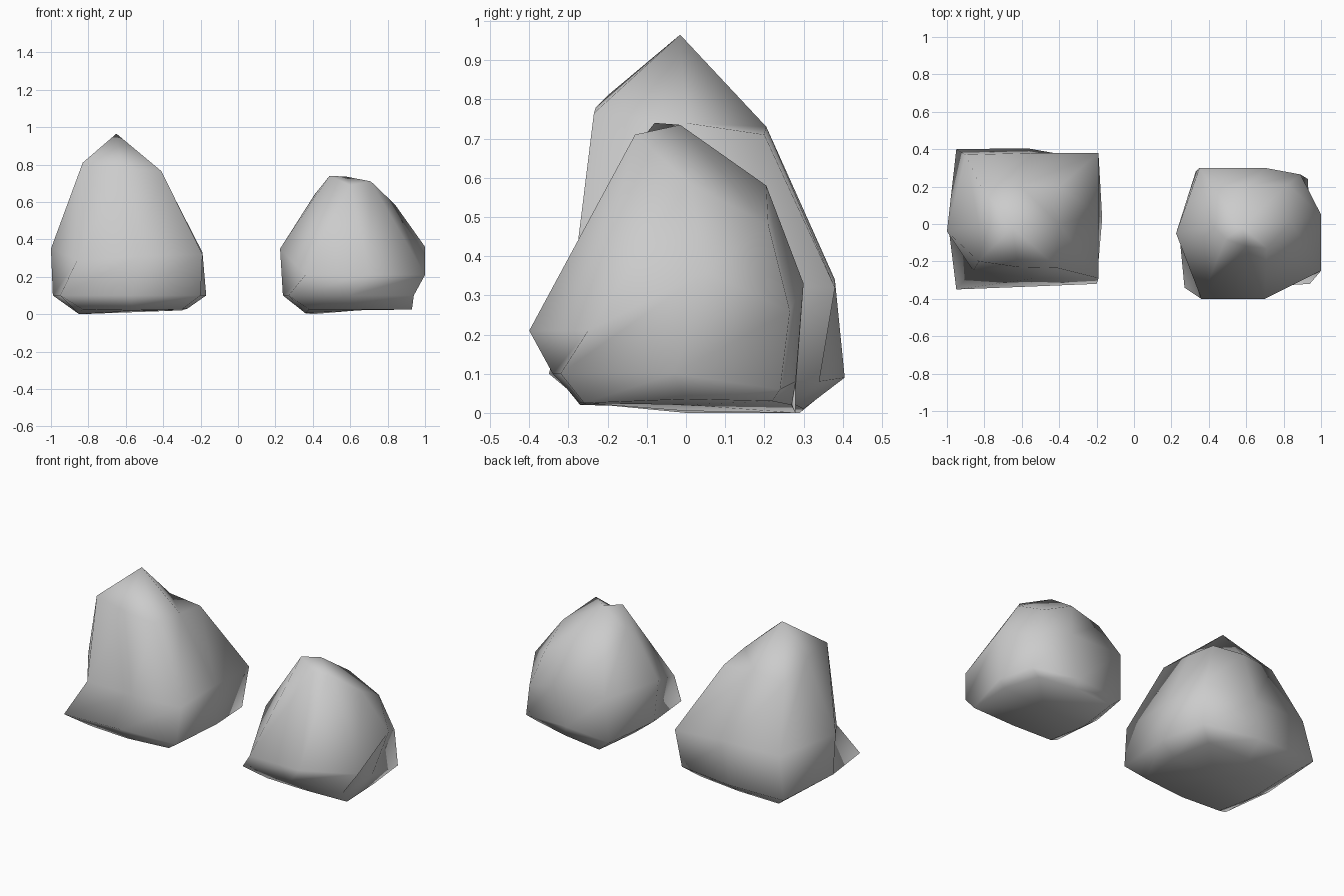
import bpy
import bmesh
from mathutils import Vector

default_cube = bpy.data.objects.get("Cube")
if default_cube:
    bpy.data.objects.remove(default_cube, do_unlink=True)


def make_material(name, colour):
    material = bpy.data.materials.new(name)
    material.use_nodes = True
    material.diffuse_color = colour
    shader = next(n for n in material.node_tree.nodes if n.type == 'BSDF_PRINCIPLED')
    shader.inputs["Base Color"].default_value = colour
    return material


stone_grey = make_material("stone grey", (.6, .6, .6, 1))

# Position of the back-right corner in every ring
BACK_RIGHT = 4


def make_rock(name, rings, peak, notched=False):
    """Skin the rings from the base upwards, then close the base and the peak.

    A notched rock has its back-right corner cut off from the peak."""
    bm = bmesh.new()
    loops = [[bm.verts.new(point) for point in ring] for ring in rings]
    base, shoulder = loops[0], loops[-1]
    count = len(base)
    for lower, upper in zip(loops, loops[1:]):
        for i in range(count):
            j = (i + 1) % count
            bm.faces.new((lower[i], lower[j], upper[j], upper[i]))

    # Underside fan around the average point of the base
    base_centre = sum((v.co for v in base), Vector()) / count
    bottom = bm.verts.new(base_centre)
    for i in range(count):
        bm.faces.new((base[(i + 1) % count], base[i], bottom))

    # Peak fan, skipping the notched corner
    crown = list(shoulder)
    if notched:
        corner = crown.pop(BACK_RIGHT)
        bm.faces.new((crown[BACK_RIGHT - 1], corner, crown[BACK_RIGHT]))
    top = bm.verts.new(peak)
    for start, end in zip(crown, crown[1:] + crown[:1]):
        bm.faces.new((start, end, top))

    bmesh.ops.recalc_face_normals(bm, faces=bm.faces)
    for face in bm.faces:
        face.smooth = True
    mesh = bpy.data.meshes.new(name)
    bm.to_mesh(mesh)
    bm.free()
    mesh.materials.append(stone_grey)
    rock = bpy.data.objects.new(name, mesh)
    bpy.context.collection.objects.link(rock)
    return rock


# Each ring runs from the front-left corner: front, right, back and left side,
# with a point in the middle of every side. Rings: base, low edge, waist, shoulder.

# Tall rock with a pointed peak
make_rock("tall_rock", [
    [(-.83, -.26, .025), (-.57, -.27, .02), (-.3, -.25, .025), (-.27, .02, .03),
     (-.3, .28, .02), (-.57, .3, .01), (-.84, .29, 0), (-.85, 0, 0)],
    [(-.95, -.35, .1), (-.57, -.335, .1), (-.2, -.32, .1), (-.17, .03, .1),
     (-.21, .34, .08), (-.57, .405, .09), (-.95, .4, .09), (-.99, -.03, .1)],
    [(-.86, -.25, .29), (-.53, -.29, .31), (-.19, -.29, .32), (-.19, .05, .33),
     (-.19, .38, .32), (-.55, .38, .34), (-.9, .37, .34), (-1, -.04, .35)],
    [(-.83, -.2, .81), (-.62, -.23, .78), (-.41, -.235, .765), (-.4, 0, .74),
     (-.4, .2, .71), (-.61, .205, .73), (-.82, .2, .71), (-.83, 0, .79)],
], (-.65, -.015, .965), notched=True)

# Short rock with a blunt top
make_rock("short_rock", [
    [(.38, -.26, .025), (.64, -.27, .025), (.93, -.26, .025), (.93, 0, .035),
     (.87, .22, .03), (.64, .27, .02), (.4, .28, 0), (.36, 0, .005)],
    [(.27, -.34, .1), (.6, -.34, .1), (.94, -.32, .1), (.94, -.03, .1),
     (.93, .24, .06), (.63, .28, .08), (.33, .28, .06), (.24, -.03, .1)],
    [(.36, -.4, .21), (.7, -.4, .21), (1, -.25, .21), (1, .05, .36),
     (.89, .265, .26), (.7, .3, .33), (.35, .3, .33), (.225, -.05, .35)],
    [(.49, -.08, .74), (.6, -.12, .69), (.71, -.13, .71), (.84, .01, .585),
     (.82, .21, .48), (.62, .205, .58), (.42, .2, .53), (.41, 0, .64)],
], (.58, -.015, .735))
